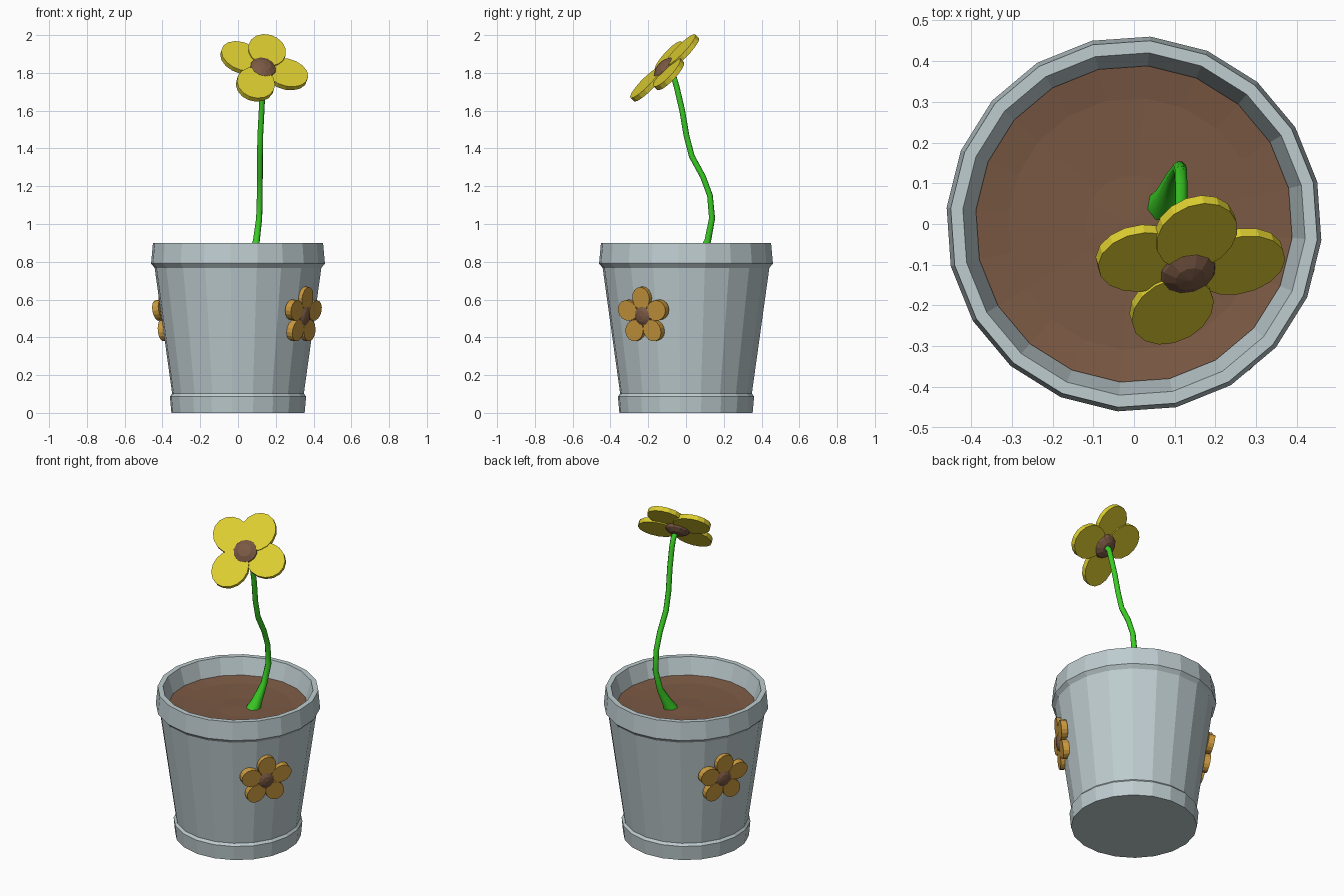
import bpy, bmesh, math
from mathutils import Matrix, Vector

if "Cube" in bpy.data.objects:
    bpy.data.objects.remove(bpy.data.objects["Cube"])

def mat(name, r, g, b):
    lin = lambda c: ((c / 255 + 0.055) / 1.055) ** 2.4
    m = bpy.data.materials.new(name)
    m.diffuse_color = (lin(r), lin(g), lin(b), 1)
    m.use_nodes = True
    m.node_tree.nodes["Principled BSDF"].inputs["Base Color"].default_value = m.diffuse_color
    return m

GREY = mat("pot grey", 190, 204, 207)
BROWN = mat("soil brown", 123, 89, 68)
YELLOW = mat("petal yellow", 222, 206, 48)
ORANGE = mat("ornament orange", 204, 154, 62)
GREEN = mat("stem green", 58, 205, 36)

def finish(bm, name, material):
    bmesh.ops.recalc_face_normals(bm, faces=bm.faces)
    me = bpy.data.meshes.new(name)
    bm.to_mesh(me)
    bm.free()
    me.materials.append(material)
    ob = bpy.data.objects.new(name, me)
    bpy.context.collection.objects.link(ob)
    return ob

def lathe(name, profile, material, sides=20, phase=13):
    """Revolve (radius, z) points; a radius of 0 closes the surface at a point."""
    bm = bmesh.new()
    rings = []
    for r, z in profile:
        angles = [math.radians(phase + 360 * i / sides) for i in range(sides)]
        if r == 0:
            rings.append([bm.verts.new((0, 0, z))] * sides)
        else:
            rings.append([bm.verts.new((r * math.cos(a), r * math.sin(a), z)) for a in angles])
    for lo, hi in zip(rings, rings[1:]):
        for i in range(sides):
            j = (i + 1) % sides
            bm.faces.new(list(dict.fromkeys((lo[i], lo[j], hi[j], hi[i]))))
    return finish(bm, name, material)

def frame(centre, normal):
    """Matrix with local z along normal and local y as upright as possible."""
    n = Vector(normal).normalized()
    u = Vector((0, 0, 1)).cross(n).normalized()
    m = Matrix((u, n.cross(u), n)).transposed().to_4x4()
    m.translation = centre
    return m

def flower(name, base, angles, dist, length, width, thick, centre_size, petal_mat, lift=0):
    """Flat oval petals around a flattened low-poly ball."""
    bm = bmesh.new()
    for k, a in enumerate(angles):
        m = (base @ Matrix.Rotation(math.radians(a), 4, 'Z')
             @ Matrix.Translation((dist, 0, lift * (k % 2)))
             @ Matrix.Diagonal((length, width, thick, 1)))
        bmesh.ops.create_cone(bm, cap_ends=True, segments=16, radius1=1, radius2=1, depth=1, matrix=m)
    finish(bm, name + "_petals", petal_mat)
    bm = bmesh.new()
    bmesh.ops.create_uvsphere(bm, u_segments=12, v_segments=6, radius=1,
                              matrix=base @ Matrix.Diagonal((*centre_size, 1)))
    finish(bm, name + "_centre", BROWN)

# Pot with foot band, tapered wall and rim
lathe("pot", [(0, 0), (0.354, 0), (0.362, 0.088), (0.35, 0.102), (0.443, 0.768),
              (0.462, 0.79), (0.452, 0.9), (0.422, 0.9), (0.383, 0.77)], GREY)

# Slightly dished soil
lathe("soil", [(0.39, 0.80), (0.31, 0.787), (0.12, 0.78), (0, 0.785)], BROWN)

# Stem: x, y, z, radius
path = [(0.07, 0.045, 0.765, 0.042), (0.082, 0.07, 0.82, 0.03), (0.097, 0.115, 0.91, 0.019),
        (0.112, 0.138, 1.03, 0.017), (0.115, 0.127, 1.15, 0.016), (0.116, 0.09, 1.25, 0.016),
        (0.116, 0.03, 1.36, 0.016), (0.118, 0.002, 1.47, 0.016), (0.125, -0.02, 1.6, 0.016),
        (0.13, -0.048, 1.72, 0.016), (0.13, -0.062, 1.77, 0.016), (0.13, -0.095, 1.805, 0.016)]
cu = bpy.data.curves.new("stem_path", 'CURVE')
cu.dimensions = '3D'
cu.bevel_depth = 1
cu.bevel_resolution = 2
cu.use_fill_caps = True
sp = cu.splines.new('POLY')
sp.points.add(len(path) - 1)
for p, (x, y, z, r) in zip(sp.points, path):
    p.co = (x, y, z, 1)
    p.radius = r
cu.materials.append(GREEN)
stem = bpy.data.objects.new("stem", cu)
bpy.context.collection.objects.link(stem)
bpy.context.view_layer.objects.active = stem
stem.select_set(True)
bpy.ops.object.convert(target='MESH')

# Flower head, tilted up and forward
flower("flower_head", frame((0.13, -0.108, 1.818), (0.22, -0.70, 0.67)),
       (140, 69, -15, -120), 0.13, 0.115, 0.102, 0.028, (0.076, 0.076, 0.045), YELLOW, 0.007)

# Two flower ornaments on the pot wall
for name, az in (("right_ornament", -33), ("left_ornament", 155)):
    a = math.radians(az)
    c, s = math.cos(a), math.sin(a)
    flower(name, frame((0.409 * c, 0.409 * s, 0.515), (c, s, -0.135)),
           [90 + 72 * i for i in range(5)], 0.095, 0.06, 0.054, 0.036,
           (0.056, 0.062, 0.032), ORANGE)
